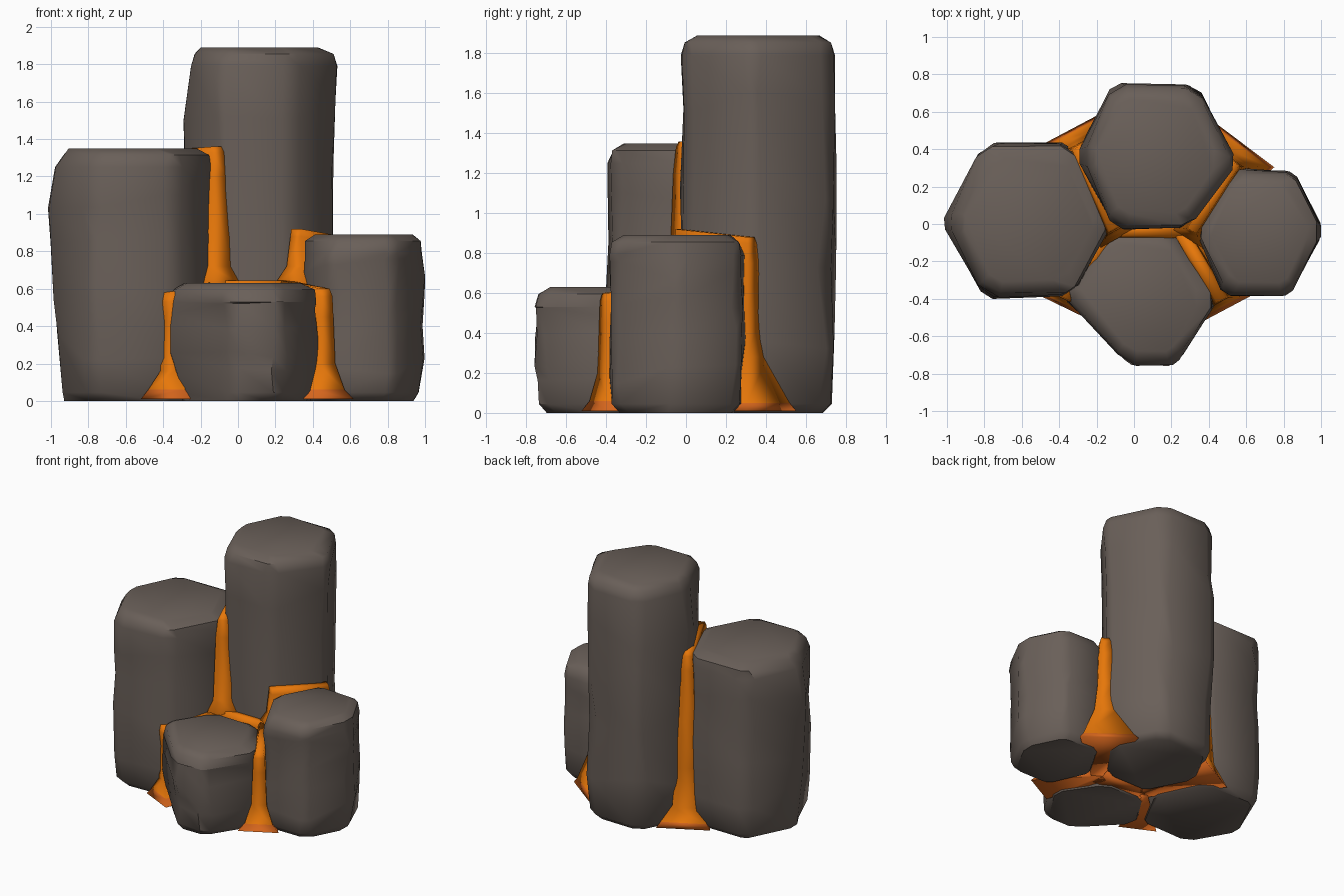
import bpy, bmesh, random
from mathutils import Vector

if "Cube" in bpy.data.objects:
    bpy.data.objects.remove(bpy.data.objects["Cube"])

random.seed(11)


def material(name, rgb):
    m = bpy.data.materials.new(name)
    m.diffuse_color = (*rgb, 1)
    m.use_nodes = True
    m.node_tree.nodes["Principled BSDF"].inputs["Base Color"].default_value = m.diffuse_color
    return m


ROCK = material("basalt grey", (0.142, 0.115, 0.099))
LAVA = material("lava orange", (0.82, 0.19, 0.003))
EMBER = material("ember red orange", (0.66, 0.13, 0.012))


def loft(name, rings, mats, angle):
    """Skin a stack of equal-length rings and cap both ends."""
    bm = bmesh.new()
    vs = [[bm.verts.new(p) for p in r] for r in rings]
    n = len(rings[0])
    for a, b in zip(vs, vs[1:]):
        for i in range(n):
            j = (i + 1) % n
            bm.faces.new((a[i], a[j], b[j], b[i]))
    bm.faces.new(vs[0][::-1])
    bm.faces.new(vs[-1])
    bmesh.ops.recalc_face_normals(bm, faces=bm.faces)
    me = bpy.data.meshes.new(name)
    bm.to_mesh(me)
    bm.free()
    for m in mats:
        me.materials.append(m)
    ob = bpy.data.objects.new(name, me)
    bpy.context.collection.objects.link(ob)
    bpy.ops.object.select_all(action='DESELECT')
    ob.select_set(True)
    bpy.context.view_layer.objects.active = ob
    bpy.ops.object.shade_smooth_by_angle(angle=angle)
    return ob


def column(name, corners, h, dents={}):
    """Six-sided rock column with worn corners; dents = {(corner, level): scale}."""
    pts = [Vector(c) for c in corners]
    mid = sum(pts, Vector((0, 0))) / 6
    levels = [(0, 0.83, 0), (0.045, 0.945, 0.015)]
    levels += [(h * f, 0.98, 0.03) for f in (0.22, 0.42, 0.62, 0.8)]
    levels += [(h - 0.10, 0.985, 0.015), (h - 0.035, 0.945, 0.015), (h, 0.78, 0.02)]
    rings = []
    for lv, (z, s, jit) in enumerate(levels):
        ring = []
        for c, p in enumerate(pts):
            k = dents.get((c, lv), s + random.uniform(-jit, jit * 0.6))
            wear = random.uniform(0.07, 0.18)
            dz = random.uniform(-0.06, 0.06) * h if jit == 0.03 else 0
            for other in (pts[c - 1], pts[(c + 1) % 6]):
                q = mid + (p.lerp(other, wear) - mid) * (k + random.uniform(-jit, jit) * 0.4)
                ring.append((q.x, q.y, z + dz))
        rings.append(ring)
    return loft(name, rings, [ROCK], 0.8)


# rock columns
column("tall_back_column", [(-.315, .36), (-.11, .755), (.34, .745), (.555, .33),
                            (.30, -.03), (-.11, -.03)], 1.89,
       {(0, 7): .87, (0, 6): .91, (0, 5): 1.0, (3, 4): .94, (3, 3): .95, (3, 6): 1.0, (5, 5): .95})
column("left_column", [(-1.03, 0), (-.81, .445), (-.32, .44), (-.11, 0),
                       (-.32, -.385), (-.80, -.40)], 1.35,
       {(0, 1): .84, (0, 2): .91, (0, 3): .94, (0, 4): .98, (0, 5): 1.0, (0, 6): .93, (0, 7): .85,
        (4, 1): .88, (5, 7): .92})
column("right_column", [(1.02, -.04), (.86, .28), (.52, .30), (.32, -.04),
                        (.48, -.39), (.84, -.39)], 0.89,
       {(0, 1): .9, (2, 7): .91, (4, 7): .91, (3, 6): .93})
column("front_column", [(-.40, -.37), (-.18, -.03), (.21, -.03), (.46, -.40),
                        (.23, -.76), (-.03, -.76)], 0.63,
       {(5, 2): .86, (5, 3): .90, (5, 1): .88, (0, 1): .84, (0, 2): .95, (0, 3): 1.0})


def web(name, out, d1, d2, inn, e1, e2, rows):
    """Lava filling a gap: flares along both neighbouring rocks at each end."""
    rings = []
    for zo, wo, zi, wi in rows:
        ring = []
        for base, d, w, z in ((out, d1, wo, zo), (out, d2, wo, zo),
                              (inn, e2, wi, zi), (inn, e1, wi, zi)):
            p = Vector(base) + Vector(d) * w
            ring.append((p.x, p.y, z))
        rings.append(ring)
    ob = loft(name, rings, [LAVA, EMBER], 1.9)
    # cooler colour on the underside and the foot flare
    for f in ob.data.polygons:
        if f.normal.z < -0.5 or f.center.z < 0.045:
            f.material_index = 1


# lava seams between neighbouring columns
web("lava_back_left", (-.30, .40), (-1, .1), (.7, 1), (-.12, -.01), (-.45, -.9), (1, -.1),
    [(.01, .20, .01, .06), (.05, .17, .05, .06), (.15, .10, .55, .06), (.45, .075, .63, .13),
     (.8, .06, .72, .08), (1.2, .045, 1.2, .06), (1.31, .035, 1.33, .045), (1.345, .02, 1.36, .03)])
web("lava_back_right", (.53, .31), (1, -.03), (-.5, 1.1), (.32, -.02), (.4, -.9), (-1, -.1),
    [(.01, .22, .01, .05), (.05, .19, .05, .05), (.28, .09, .55, .06), (.5, .06, .63, .12),
     (.75, .05, .72, .06), (.85, .04, .88, .04), (.88, .03, .92, .035)])
web("lava_front_left", (-.37, -.375), (-1, 0), (.65, -.8), (-.13, -.03), (-.3, .1), (.6, -.3),
    [(.01, .15, .01, .06), (.06, .11, .05, .06), (.16, .045, .2, .06),
     (.42, .045, .5, .06), (.53, .06, .62, .06), (.58, .045, .645, .04)])
web("lava_front_right", (.46, -.395), (1, .05), (-.6, -.8), (.25, -.03), (.5, .2), (-.6, -.4),
    [(.01, .16, .01, .06), (.06, .11, .05, .06), (.2, .06, .2, .06),
     (.45, .05, .5, .06), (.56, .045, .62, .06), (.60, .03, .645, .04)])
web("lava_middle", (-.17, -.035), (0, 1), (0, -1), (.27, -.035), (0, 1), (0, -1),
    [(.01, .09, .01, .09), (.08, .05, .08, .05), (.6, .04, .6, .04), (.645, .025, .645, .025)])
